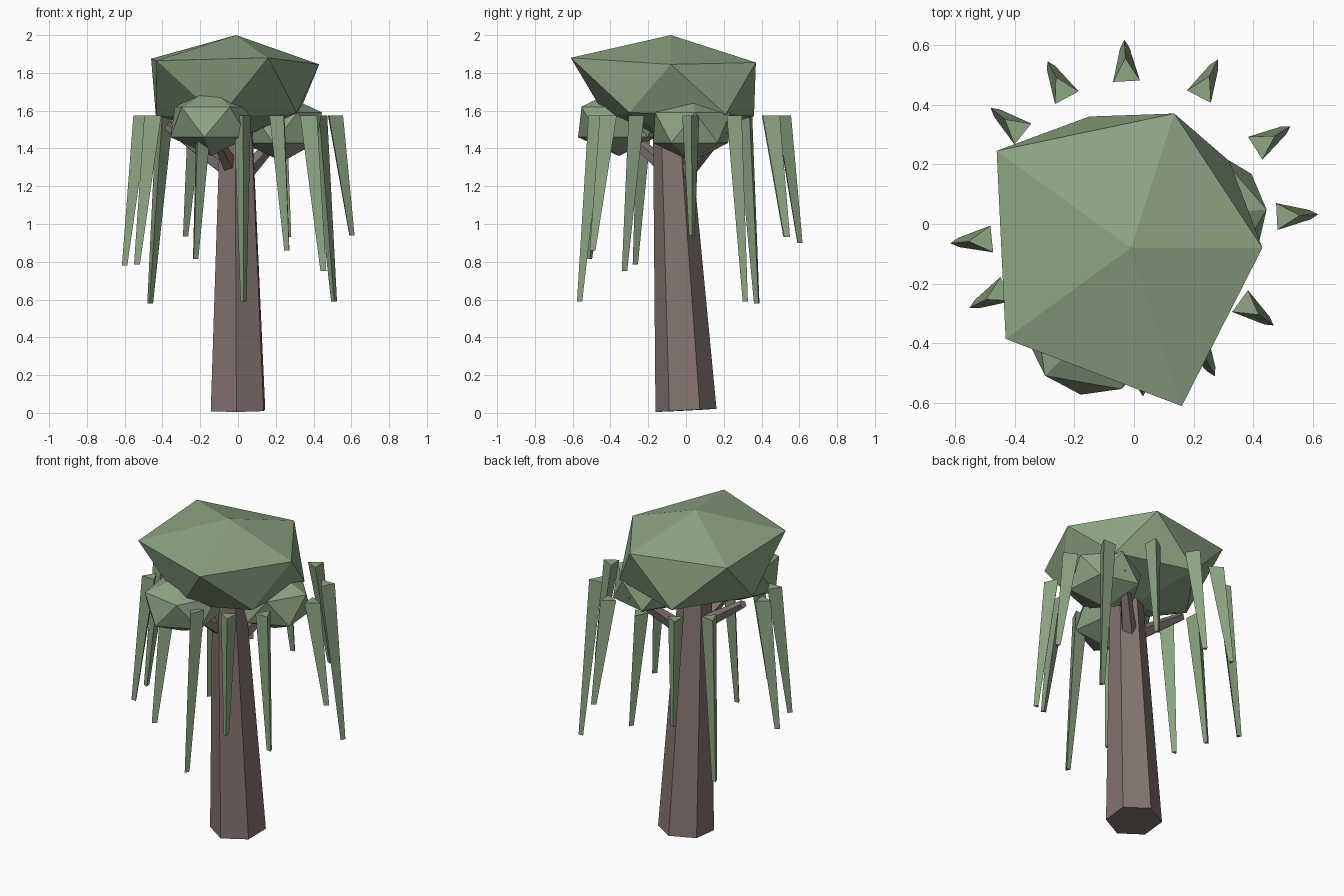
import bpy, bmesh
from math import cos, sin, radians
from mathutils import Vector, Quaternion

if "Cube" in bpy.data.objects:
    bpy.data.objects.remove(bpy.data.objects["Cube"])


def material(name, rgb):
    m = bpy.data.materials.new(name)
    m.diffuse_color = (*rgb, 1)
    m.use_nodes = True
    m.node_tree.nodes["Principled BSDF"].inputs["Base Color"].default_value = m.diffuse_color
    return m


LEAF = material("leaf", (0.27, 0.38, 0.23))
BARK = material("bark", (0.23, 0.175, 0.165))


def finish(name, bm, mat):
    bmesh.ops.recalc_face_normals(bm, faces=bm.faces)
    me = bpy.data.meshes.new(name)
    bm.to_mesh(me)
    bm.free()
    me.materials.append(mat)
    ob = bpy.data.objects.new(name, me)
    bpy.context.collection.objects.link(ob)


def taper(name, p0, p1, r0, r1, sides, roll, mat, level=False):
    """Tapered prism between two points; level keeps its ends horizontal."""
    p0, p1 = Vector(p0), Vector(p1)
    q = Quaternion() if level else Vector((0, 0, 1)).rotation_difference(p1 - p0)
    bm = bmesh.new()
    rings = []
    for p, r in ((p0, r0), (p1, r1)):
        angs = [radians(roll + 360 * i / sides) for i in range(sides)]
        rings.append([bm.verts.new(p + q @ Vector((r * cos(a), r * sin(a), 0))) for a in angs])
    for i in range(sides):
        j = (i + 1) % sides
        bm.faces.new((rings[0][i], rings[0][j], rings[1][j], rings[1][i]))
    for ring in rings:
        bm.faces.new(ring)
    finish(name, bm, mat)


def clump(name, points):
    """Faceted leaf mass: the hull of twelve points."""
    bm = bmesh.new()
    for p in points:
        bm.verts.new(p)
    bmesh.ops.convex_hull(bm, input=bm.verts)
    finish(name, bm, LEAF)


def small_clump(name, c, ring, h, turn):
    """Squashed icosahedron; turn is the angle of one upper vertex."""
    pts = [(c[0], c[1], c[2] + h), (c[0], c[1], c[2] - h)]
    for i in range(10):
        a = radians(turn + 36 * i)
        z = c[2] + (0.447 if i % 2 == 0 else -0.447) * h
        pts.append((c[0] + ring * cos(a), c[1] + ring * sin(a), z))
    clump(name, pts)


# Leaning trunk and branches
taper("trunk", (0, 0, 0.013), (-0.01, -0.08, 1.55), 0.162, 0.095, 6, 27, BARK)
taper("front_branch", (-0.01, -0.05, 1.25), (-0.14, -0.34, 1.5), 0.05, 0.025, 5, 0, BARK)
taper("right_branch", (0.0, -0.04, 1.23), (0.25, 0.2, 1.5), 0.05, 0.025, 5, 0, BARK)
taper("left_branch", (0.0, -0.06, 1.25), (-0.38, -0.03, 1.52), 0.05, 0.025, 5, 0, BARK)

# Main canopy and two side clumps
clump("canopy", [
    (-0.01, -0.08, 2.0),
    (0.135, 0.37, 1.855), (0.43, -0.08, 1.845), (0.16, -0.61, 1.88),
    (-0.43, -0.385, 1.865), (-0.46, 0.245, 1.875),
    (-0.15, 0.36, 1.57), (0.32, 0.21, 1.58), (0.31, -0.3, 1.59),
    (-0.1, -0.42, 1.56), (-0.435, -0.05, 1.575),
    (0, -0.08, 1.45)])
small_clump("front_clump", (-0.14, -0.355, 1.54), 0.22, 0.18, -136)
small_clump("right_clump", (0.235, 0.03, 1.51), 0.21, 0.18, 5)

# Hanging strands: angle, height of the lower tip
strands = [(3, 0.94), (32, 0.59), (63, 0.93), (93, 0.90), (118, 0.935), (141, 0.58),
           (186, 0.78), (207, 0.785), (246, 0.815), (273, 0.59), (298, 0.86), (324, 0.75)]
for i, (deg, z) in enumerate(strands):
    a = radians(deg)
    r1 = 0.56 if 220 < deg < 330 else 0.6
    r0 = r1 - 0.095
    taper(f"strand_{i + 1}", (r0 * cos(a), r0 * sin(a), 1.575), (r1 * cos(a), r1 * sin(a), z),
          0.052, 0.018, 3, deg, LEAF, level=True)
